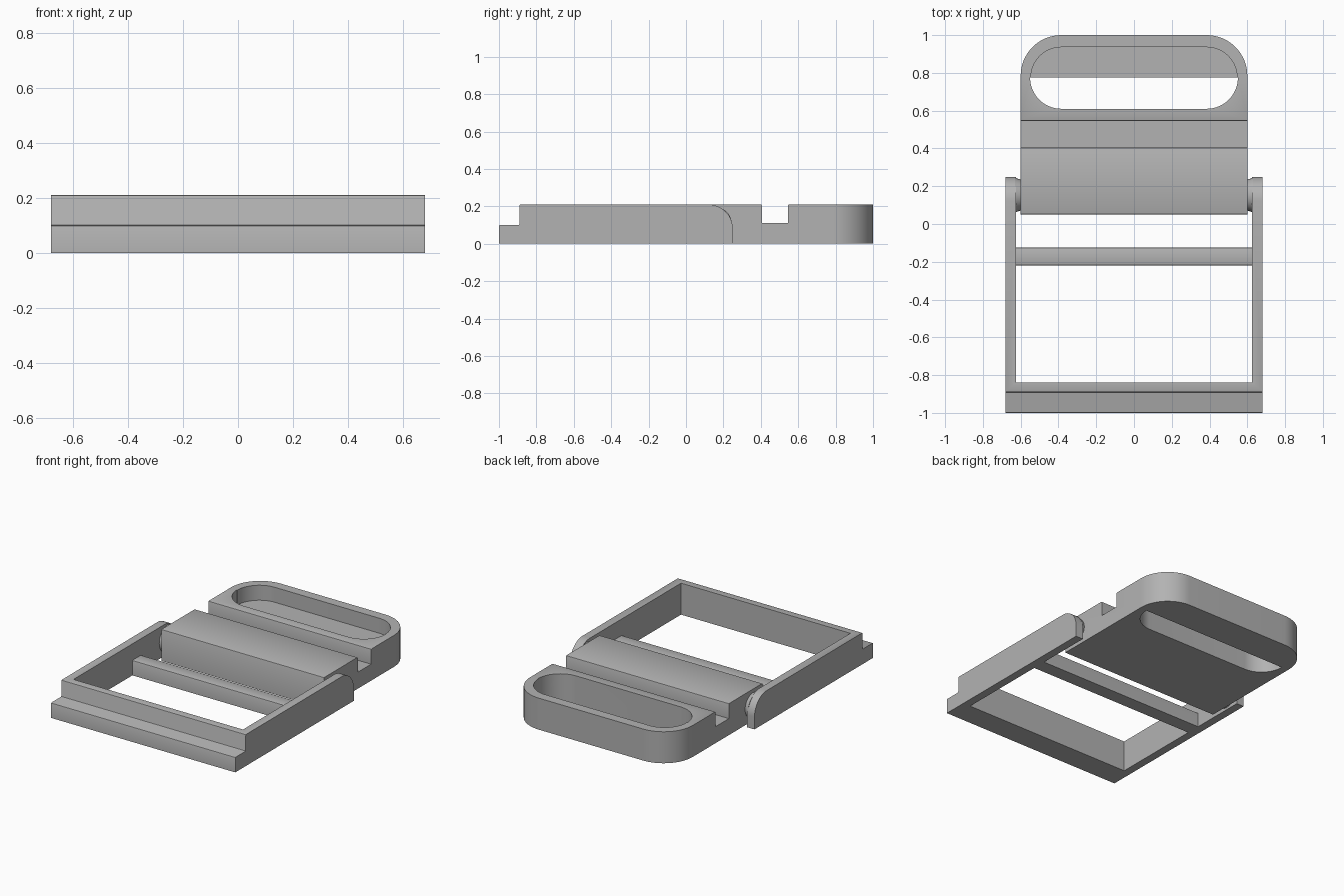
import bpy, bmesh, math
from mathutils import Matrix, Vector

if "Cube" in bpy.data.objects:
    bpy.data.objects.remove(bpy.data.objects["Cube"])

grey = bpy.data.materials.new("plain grey")
grey.use_nodes = True
colour = (0.45, 0.45, 0.45, 1)
grey.diffuse_color = colour
grey.node_tree.nodes["Principled BSDF"].inputs["Base Color"].default_value = colour

HEIGHT = 0.21


def make_object(name, bm):
    bmesh.ops.recalc_face_normals(bm, faces=bm.faces)
    mesh = bpy.data.meshes.new(name)
    bm.to_mesh(mesh)
    bm.free()
    mesh.materials.append(grey)
    obj = bpy.data.objects.new(name, mesh)
    bpy.context.collection.objects.link(obj)
    return obj


def extrude(points, vector):
    """Solid made by pushing a flat outline along a vector."""
    bm = bmesh.new()
    face = bm.faces.new([bm.verts.new(p) for p in points])
    moved = bmesh.ops.extrude_face_region(bm, geom=[face], use_keep_orig=True)
    verts = [v for v in moved["geom"] if isinstance(v, bmesh.types.BMVert)]
    bmesh.ops.translate(bm, verts=verts, vec=vector)
    return bm


def side_solid(profile, half):
    """Outline in y and z, stretched across x."""
    return extrude([(-half, y, z) for y, z in profile], (2 * half, 0, 0))


def plan_solid(outline, low, high):
    """Outline in x and y, raised in z."""
    return extrude([(x, y, low) for x, y in outline], (0, 0, high - low))


def box_outline(x, y0, y1):
    return [(-x, y0), (x, y0), (x, y1), (-x, y1)]


def arc(cx, cy, r, start, end, steps=16):
    angles = [math.radians(start + (end - start) * i / steps) for i in range(steps + 1)]
    return [(cx + r * math.cos(a), cy + r * math.sin(a)) for a in angles]


def soften(bm, test, width=0.006):
    """Round the crosswise upper edges."""
    edges = [e for e in bm.edges
             if abs(e.verts[0].co.x - e.verts[1].co.x) > 1
             and e.calc_face_angle(0) > 0.7 and test(e.verts[0].co)]
    bmesh.ops.bevel(bm, geom=edges, offset=width, segments=2, profile=0.5,
                    affect="EDGES")


def activate(obj):
    bpy.ops.object.select_all(action="DESELECT")
    obj.select_set(True)
    bpy.context.view_layer.objects.active = obj


def cut(obj, bm):
    cutter = make_object("cutter", bm)
    cutter.hide_render = True
    mod = obj.modifiers.new("cut", "BOOLEAN")
    mod.operation, mod.solver, mod.object = "DIFFERENCE", "EXACT", cutter
    activate(obj)
    bpy.ops.object.modifier_apply(modifier=mod.name)
    bpy.data.objects.remove(cutter)


def smooth(obj):
    activate(obj)
    bpy.ops.object.shade_smooth_by_angle(angle=math.radians(30))


# Swinging frame: stepped front, rounded arm ends, open middle
profile = [(-1, 0), (0.25, 0)] + arc(0.12, 0.08, 0.13, 0, 90)
profile += [(-0.89, HEIGHT), (-0.89, 0.1), (-1, 0.1)]
bm = side_solid(profile, 0.68)
soften(bm, lambda c: c.z > 0.09 and c.y < 0)
frame = make_object("frame", bm)
cut(frame, plan_solid(box_outline(0.625, -0.84, 0.5), -0.1, 0.4))
smooth(frame)

# Cross bar between the arms
bar = side_solid([(-0.22, 0), (-0.125, 0), (-0.125, 0.1), (-0.22, 0.1)], 0.63)
soften(bar, lambda c: c.z > 0.05, 0.008)
smooth(make_object("cross_bar", bar))

# Handle body with a crosswise groove and rounded back corners
profile = [(0.05, 0), (1, 0), (1, HEIGHT), (0.545, HEIGHT), (0.545, 0.11),
           (0.405, 0.11), (0.405, HEIGHT), (0.05, HEIGHT)]
bm = side_solid(profile, 0.6)
corners = [e for e in bm.edges
           if all(v.co.y > 0.99 for v in e.verts)
           and abs(e.verts[0].co.z - e.verts[1].co.z) > 0.1]
bmesh.ops.bevel(bm, geom=corners, offset=0.215, segments=16, profile=0.5,
                affect="EDGES")
soften(bm, lambda c: c.z > 0.15 and c.y < 0.6)
body = make_object("handle_body", bm)

# Finger slot: shallow at the back, open right through at the front
reach, mid, radius = 0.385, 0.775, 0.165
front_half = arc(-reach, mid, radius, 180, 270) + arc(reach, mid, radius, 270, 360)
back_half = arc(reach, mid, radius - 0.004, 0, 90) + arc(-reach, mid, radius - 0.004, 90, 180)
cut(body, plan_solid(front_half + back_half, 0.11, 0.4))
cut(body, plan_solid(front_half, -0.1, 0.3))
smooth(body)

# Pivot bosses between the body and the arms
for name, side in (("left_pivot", 1), ("right_pivot", -1)):
    bm = bmesh.new()
    turn = Matrix.Rotation(side * math.pi / 2, 4, "Y")
    place = Matrix.Translation(Vector((side * 0.61, 0.153, 0.105)))
    bmesh.ops.create_cone(bm, cap_ends=True, segments=32, radius1=0.078,
                          radius2=0.092, depth=0.04, matrix=place @ turn)
    smooth(make_object(name, bm))
